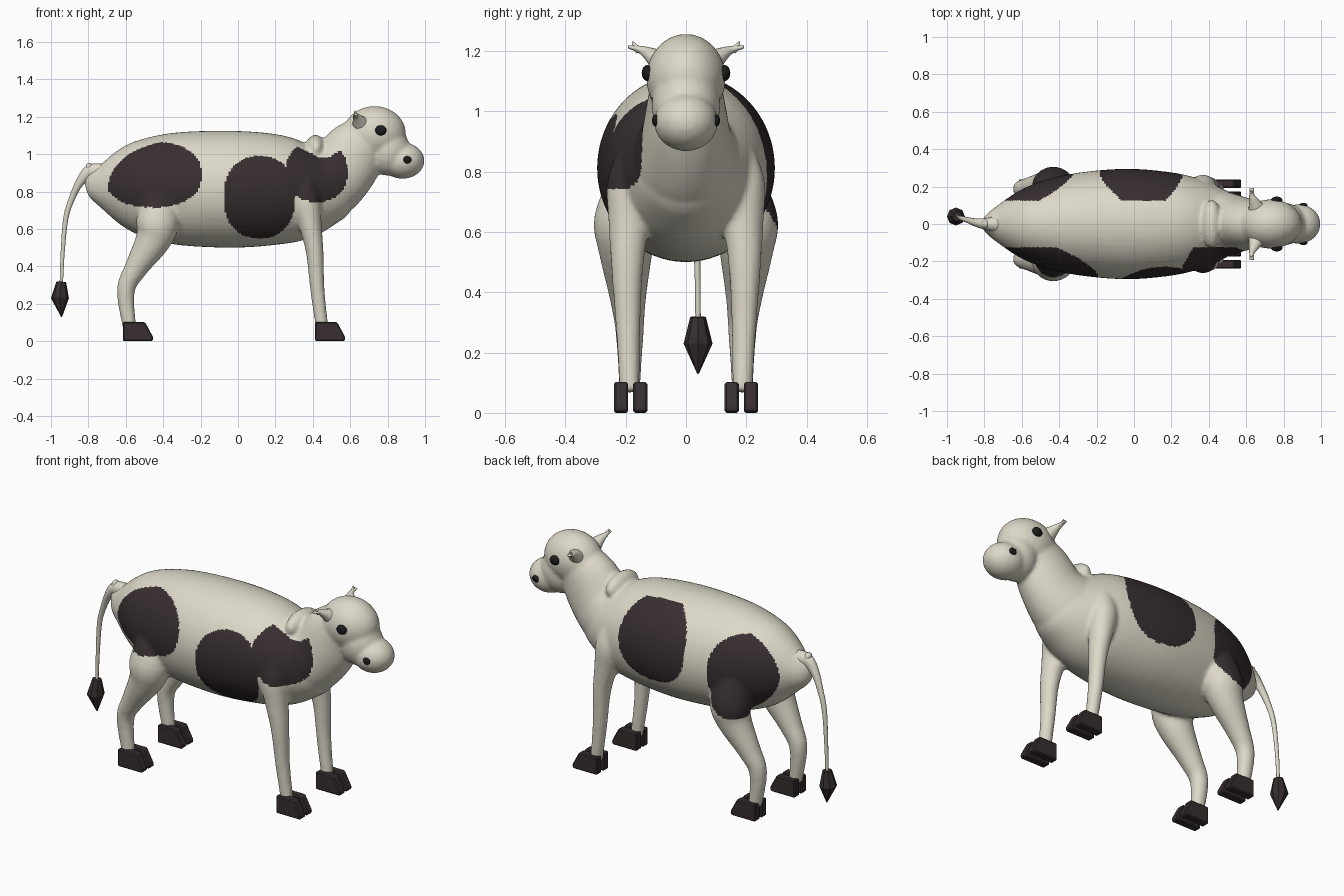
import bpy, bmesh, math
from mathutils import Vector, Matrix

if "Cube" in bpy.data.objects:
    bpy.data.objects.remove(bpy.data.objects["Cube"])


def material(name, rgb):
    m = bpy.data.materials.new(name)
    m.diffuse_color = (*rgb, 1)
    m.use_nodes = True
    m.node_tree.nodes["Principled BSDF"].inputs["Base Color"].default_value = m.diffuse_color
    return m


CREAM = material("cream hide", (0.72, 0.69, 0.58))
DARK = material("dark brown", (0.038, 0.027, 0.029))
BLACK = material("black", (0.012, 0.011, 0.011))


def finish(bm, name, mats, smooth=True):
    bmesh.ops.recalc_face_normals(bm, faces=bm.faces)
    for f in bm.faces:
        f.smooth = smooth
    me = bpy.data.meshes.new(name)
    bm.to_mesh(me)
    bm.free()
    for m in mats:
        me.materials.append(m)
    ob = bpy.data.objects.new(name, me)
    bpy.context.collection.objects.link(ob)
    return ob


def spline(st, steps):
    """Catmull-Rom through stations of any dimension."""
    out = []
    for i in range(len(st) - 1):
        p0, p1, p2, p3 = st[max(i - 1, 0)], st[i], st[i + 1], st[min(i + 2, len(st) - 1)]
        for k in range(steps):
            t = k / steps
            out.append([0.5 * (2 * b + (c - a) * t + (2 * a - 5 * b + 4 * c - d) * t * t
                               + (3 * b - a - 3 * c + d) * t ** 3)
                        for a, b, c, d in zip(p0, p1, p2, p3)])
    out.append(list(st[-1]))
    return out


def loft(bm, st, sides=32, steps=4):
    """Tube along stations (x, y, z, radius sideways, radius across)."""
    st = spline(st, steps)
    pts = [Vector(s[:3]) for s in st]
    rings = []
    for i, s in enumerate(st):
        t = (pts[min(i + 1, len(pts) - 1)] - pts[max(i - 1, 0)]).normalized()
        ref = Vector((1, 0, 0)) if abs(t.y) > 0.7 else Vector((0, 1, 0))
        a = (ref - t * ref.dot(t)).normalized()
        b = t.cross(a)
        rings.append([bm.verts.new(pts[i] + a * s[3] * math.cos(2 * math.pi * k / sides)
                                   + b * s[4] * math.sin(2 * math.pi * k / sides))
                      for k in range(sides)])
    for r, q in zip(rings, rings[1:]):
        for k in range(sides):
            n = (k + 1) % sides
            bm.faces.new((r[k], r[n], q[n], q[k]))
    bm.faces.new(rings[0])
    bm.faces.new(rings[-1])


def ellipsoid(bm, c, r, seg=32):
    bmesh.ops.create_uvsphere(bm, u_segments=seg, v_segments=seg // 2, radius=1,
                              matrix=Matrix.Translation(c) @ Matrix.Diagonal((*r, 1)))


# Hide: torso, neck, head and legs merged into one skin
bm = bmesh.new()
torso = [(-.81, .885, .015, .02), (-.78, .87, .05, .075), (-.72, .85, .105, .13),
         (-.58, .835, .195, .232), (-.37, .818, .262, .295), (-.07, .8125, .295, .3125),
         (.17, .81, .28, .3), (.33, .797, .247, .267), (.48, .79, .185, .2),
         (.58, .78, .12, .12), (.62, .78, .03, .03)]
loft(bm, [(x, 0, z, ry, rz) for x, z, ry, rz in torso], 48)
loft(bm, [(.36, 0, .79, .19, .19), (.48, 0, .855, .175, .2), (.555, 0, .915, .15, .182),
          (.63, 0, 1.02, .13, .168), (.72, 0, 1.11, .11, .12)])
ellipsoid(bm, (.415, 0, 1.03), (.055, .13, .073))
ellipsoid(bm, (.73, 0, 1.11), (.168, .132, .147))
ellipsoid(bm, (.80, 0, 1.02), (.12, .114, .135))
ellipsoid(bm, (.88, 0, .965), (.117, .106, .097))
for s in (1, -1):
    loft(bm, [(.36, s * .18, .86, .05, .05), (.365, s * .187, .76, .075, .075),
              (.385, s * .19, .63, .067, .062), (.41, s * .195, .48, .053, .047),
              (.425, s * .192, .27, .040, .038), (.45, s * .187, .07, .033, .034)])
    loft(bm, [(-.43, s * .17, .78, .08, .09), (-.43, s * .2, .64, .105, .115),
              (-.455, s * .2, .54, .09, .095), (-.545, s * .193, .39, .062, .062),
              (-.60, s * .187, .27, .047, .048), (-.58, s * .187, .07, .034, .036)])
raw = finish(bm, "hide_source", [])
rm = raw.modifiers.new("merge", 'REMESH')
rm.mode = 'VOXEL'
rm.voxel_size = 0.011
sm = raw.modifiers.new("soften", 'SMOOTH')
sm.factor, sm.iterations = 0.5, 5
dg = bpy.context.evaluated_depsgraph_get()
skin = bpy.data.meshes.new_from_object(raw.evaluated_get(dg))
bpy.data.objects.remove(raw)
skin.materials.clear()
skin.materials.append(CREAM)
skin.materials.append(DARK)
hide = bpy.data.objects.new("hide", skin)
bpy.context.collection.objects.link(hide)

# Coat patches: side, centre x, centre z, half length, half height
PATCHES = [(-1, -.455, .89, .26, .175), (-1, .115, .77, .19, .22), (-1, .42, .905, .165, .16),
           (1, .035, .89, .22, .22), (1, -.51, .81, .19, .225)]
for p in skin.polygons:
    c = p.center
    p.use_smooth = True
    dark = any(c.y * s > .125 and abs((c.x - x) / rx) ** 2.3 + abs((c.z - z) / rz) ** 2.3 < 1
               for s, x, z, rx, rz in PATCHES)
    p.material_index = int(dark)

# Cloven hooves: wedge profile extruded sideways
for label, x0 in (("front", .412), ("rear", -.615)):
    for s, side in ((1, "left"), (-1, "right")):
        bm = bmesh.new()
        for y0 in (.128, .192):
            prof = [(0, 0), (.158, 0), (.163, .018), (.118, .102), (0, .102)]
            f = bm.faces.new([bm.verts.new((x0 + x, s * y0, z)) for x, z in prof])
            g = bmesh.ops.extrude_face_region(bm, geom=[f])
            bmesh.ops.translate(bm, vec=(0, s * .047, 0),
                                verts=[v for v in g["geom"] if isinstance(v, bmesh.types.BMVert)])
        bmesh.ops.bevel(bm, geom=bm.edges[:], offset=.006, segments=1, affect='EDGES')
        finish(bm, f"{label}_hoof_{side}", [DARK], False)

# Ears with small horn nubs, eyes and nostrils
for s, side in ((1, "left"), (-1, "right")):
    bm = bmesh.new()
    loft(bm, [(.655, s * .085, 1.165, .045, .04), (.64, s * .125, 1.192, .026, .022),
              (.63, s * .155, 1.206, .014, .012), (.63, s * .192, 1.214, .012, .005)], 16)
    loft(bm, [(.63, s * .155, 1.2, .012, .012), (.628, s * .168, 1.215, .009, .009),
              (.625, s * .178, 1.232, .002, .002)], 10, 2)
    finish(bm, f"ear_{side}", [CREAM])
    bm = bmesh.new()
    ellipsoid(bm, (.763, s * .127, 1.127), (.031, .02, .027), 16)
    finish(bm, f"eye_{side}", [BLACK])
    bm = bmesh.new()
    ellipsoid(bm, (.905, s * .1, .97), (.023, .013, .02), 14)
    finish(bm, f"nostril_{side}", [BLACK])

# Tail and tuft
bm = bmesh.new()
loft(bm, [(-.72, 0, .90, .05, .05), (-.79, 0, .905, .032, .04), (-.845, .008, .85, .022, .024),
          (-.885, .02, .77, .016, .017), (-.92, .03, .66, .013, .014),
          (-.937, .038, .48, .01, .011), (-.945, .04, .30, .009, .009)], 14)
ellipsoid(bm, (-.795, 0, .93), (.02, .025, .024), 12)
finish(bm, "tail", [CREAM])
bm = bmesh.new()
loft(bm, [(-.945, .04, .318, .026, .026), (-.952, .04, .23, .048, .048),
          (-.943, .04, .13, .003, .003)], 8, 1)
finish(bm, "tail_tuft", [DARK], False)
